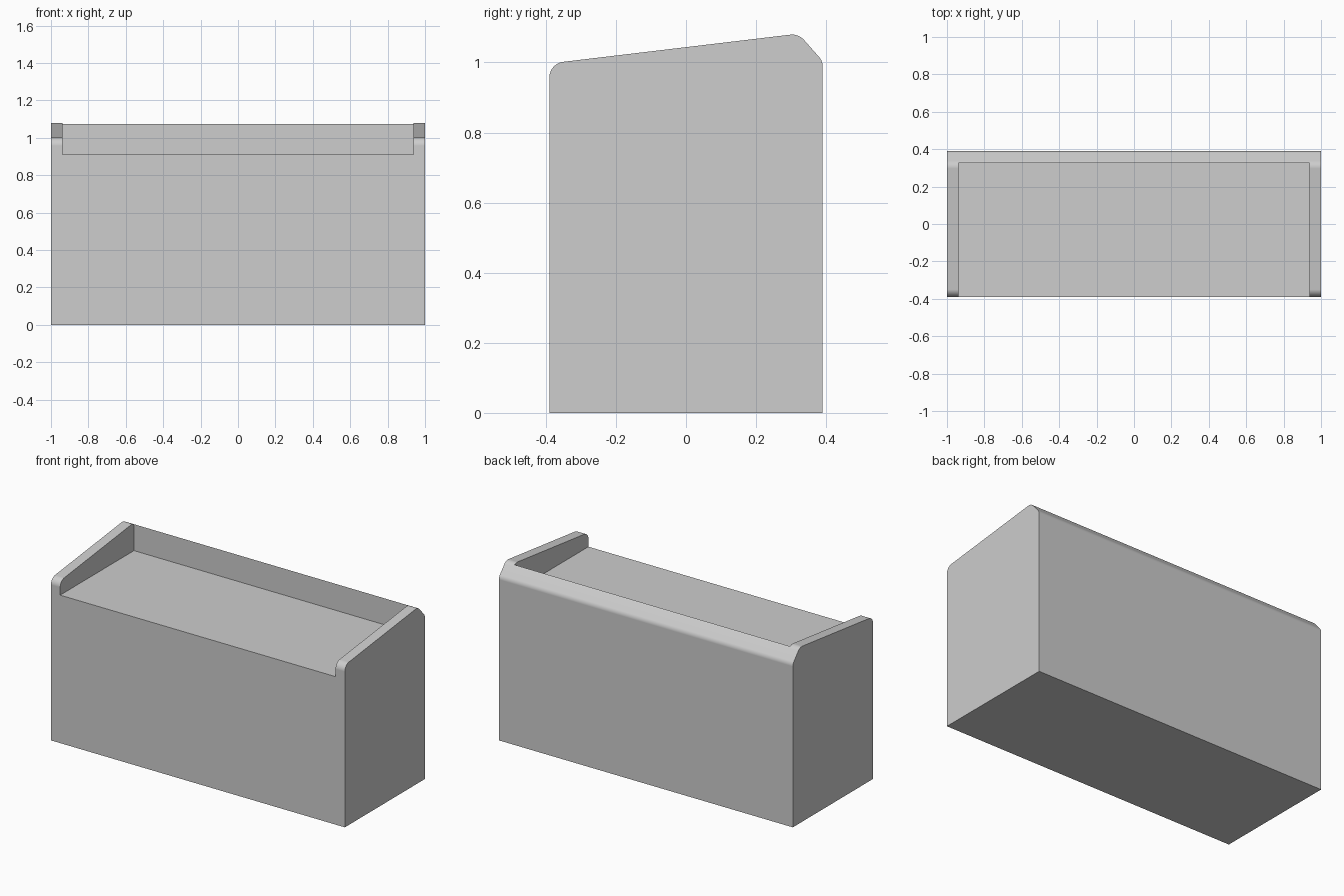
import bpy
import bmesh
from math import radians, sin, tan
from mathutils import Vector

cube = bpy.data.objects.get("Cube")
if cube:
    bpy.data.objects.remove(cube, do_unlink=True)

HALF_W, HALF_D = 1.0, 0.39
WALL = 0.063
TRAY_Z = 0.91


def material(name, rgb):
    mat = bpy.data.materials.new(name)
    mat.use_nodes = True
    mat.diffuse_color = (*rgb, 1)
    mat.node_tree.nodes["Principled BSDF"].inputs["Base Color"].default_value = (*rgb, 1)
    return mat


def rounded(corners, steps=8):
    """Fillet each (y, z, radius) corner of a closed outline."""
    pts = [Vector(c[:2]) for c in corners]
    out = []
    for i, (p, c) in enumerate(zip(pts, corners)):
        r = c[2]
        if r == 0:
            out.append(p)
            continue
        a = (pts[i - 1] - p).normalized()
        b = (pts[(i + 1) % len(pts)] - p).normalized()
        half = a.angle(b) / 2
        centre = p + (a + b).normalized() * r / sin(half)
        start = (p + a * r / tan(half) - centre).normalized()
        end = (p + b * r / tan(half) - centre).normalized()
        for s in range(steps + 1):
            out.append(centre + start.lerp(end, s / steps).normalized() * r)
    return out


def prism(name, outline, half_width):
    """Extrude a y-z outline across x."""
    bm = bmesh.new()
    face = bm.faces.new([bm.verts.new((-half_width, p[0], p[1])) for p in outline])
    top = bmesh.ops.extrude_face_region(bm, geom=[face])["geom"]
    verts = [v for v in top if isinstance(v, bmesh.types.BMVert)]
    bmesh.ops.translate(bm, verts=verts, vec=(2 * half_width, 0, 0))
    bmesh.ops.recalc_face_normals(bm, faces=bm.faces)
    mesh = bpy.data.meshes.new(name)
    bm.to_mesh(mesh)
    bm.free()
    obj = bpy.data.objects.new(name, mesh)
    bpy.context.collection.objects.link(obj)
    return obj


# Counter body with sloped, rounded side profile
body = prism("counter_body", rounded([
    (-HALF_D, 0, 0), (HALF_D, 0, 0),
    (HALF_D, 1.004, 0.04), (0.321, 1.082, 0.045), (-HALF_D, 0.997, 0.045),
]), HALF_W)
body.data.materials.append(material("plain grey", (0.61, 0.61, 0.61)))

# Recess that leaves the work surface, two side walls and the back wall
back = HALF_D - WALL
cutter = prism("recess_cutter", [
    (-0.6, TRAY_Z), (back, TRAY_Z), (back, 1.3), (-0.6, 1.3),
], HALF_W - WALL)
cutter.hide_render = True

cut = body.modifiers.new("recess", "BOOLEAN")
cut.object = cutter
cut.operation = "DIFFERENCE"
cut.solver = "EXACT"
bpy.ops.object.select_all(action="DESELECT")
body.select_set(True)
bpy.context.view_layer.objects.active = body
bpy.ops.object.modifier_apply(modifier=cut.name)
bpy.data.objects.remove(cutter, do_unlink=True)

# Smooth fillets, crisp edges
bpy.ops.object.shade_smooth_by_angle(angle=radians(30))
body.modifiers.new("flat_panels", "WEIGHTED_NORMAL").keep_sharp = True
